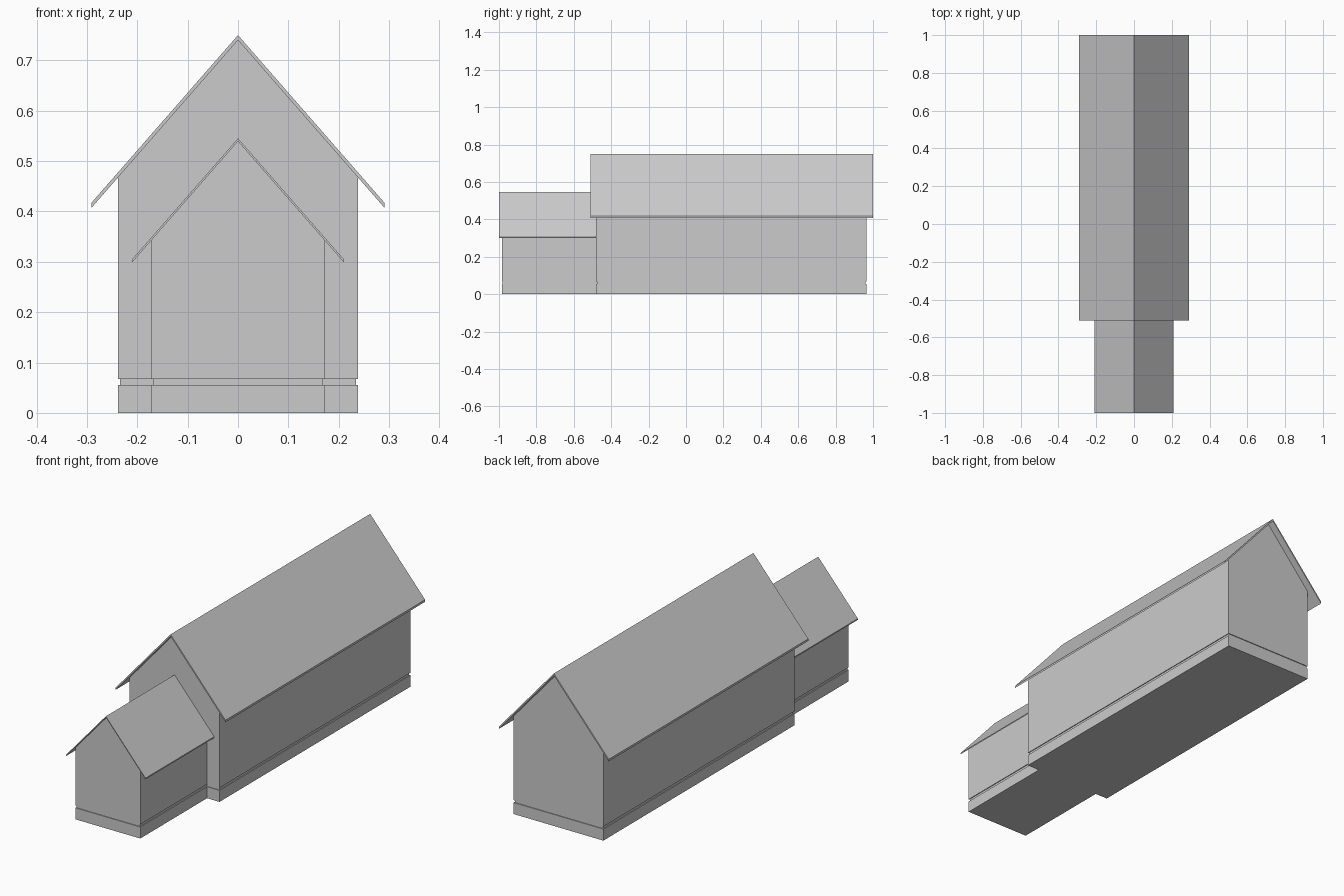
import bpy
import bmesh

if "Cube" in bpy.data.objects:
    bpy.data.objects.remove(bpy.data.objects["Cube"])


def prism(name, outline, offset):
    """Solid made by sweeping a flat 3D outline along an offset vector."""
    bm = bmesh.new()
    face = bm.faces.new([bm.verts.new(p) for p in outline])
    swept = bmesh.ops.extrude_face_region(bm, geom=[face])
    moved = [v for v in swept["geom"] if isinstance(v, bmesh.types.BMVert)]
    bmesh.ops.translate(bm, verts=moved, vec=offset)
    bmesh.ops.recalc_face_normals(bm, faces=bm.faces)
    mesh = bpy.data.meshes.new(name)
    bm.to_mesh(mesh)
    bm.free()
    obj = bpy.data.objects.new(name, mesh)
    bpy.context.collection.objects.link(obj)
    return obj


def footprint(name, z0, z1, inset=0.0):
    """Stepped floor plan shared by the plinth and the recessed course."""
    w, p = HALL_W - inset, PORCH_W - inset
    front, step, back = -0.985 + inset, -0.48 + inset, 0.965 - inset
    half = [(p, front), (p, step), (w, step), (w, back)]
    plan = half + [(-x, y) for x, y in reversed(half)]
    prism(name, [(x, y, z0) for x, y in plan], (0, 0, z1 - z0))


def gabled_block(name, w, walls_y, roof_y, ridge, eave_x, eave_z, thick):
    """Five-sided walls with a thin overhanging chevron roof."""
    slope = (ridge - eave_z) / eave_x
    under = ridge - thick
    shoulder = under - slope * w
    y0, y1 = walls_y
    walls = [(-w, WALL_Z), (w, WALL_Z), (w, shoulder), (0, under), (-w, shoulder)]
    prism(name + "_walls", [(x, y0, z) for x, z in walls], (0, y1 - y0, 0))
    y0, y1 = roof_y
    roof = [(-eave_x, eave_z), (0, ridge), (eave_x, eave_z),
            (eave_x, eave_z - thick), (0, under), (-eave_x, eave_z - thick)]
    prism(name + "_roof", [(x, y0, z) for x, z in roof], (0, y1 - y0, 0))


HALL_W, PORCH_W = 0.238, 0.172
BASE_Z, WALL_Z = 0.055, 0.067

# Plinth and recessed course under the walls
footprint("plinth", 0.0, BASE_Z)
footprint("recessed_course", BASE_Z, WALL_Z, inset=0.004)

# Long main hall and lower front porch
gabled_block("hall", HALL_W, (-0.48, 0.965), (-0.51, 1.0), 0.75, 0.291, 0.417, 0.010)
gabled_block("porch", PORCH_W, (-0.985, -0.48), (-1.0, -0.48), 0.545, 0.21, 0.305, 0.006)
